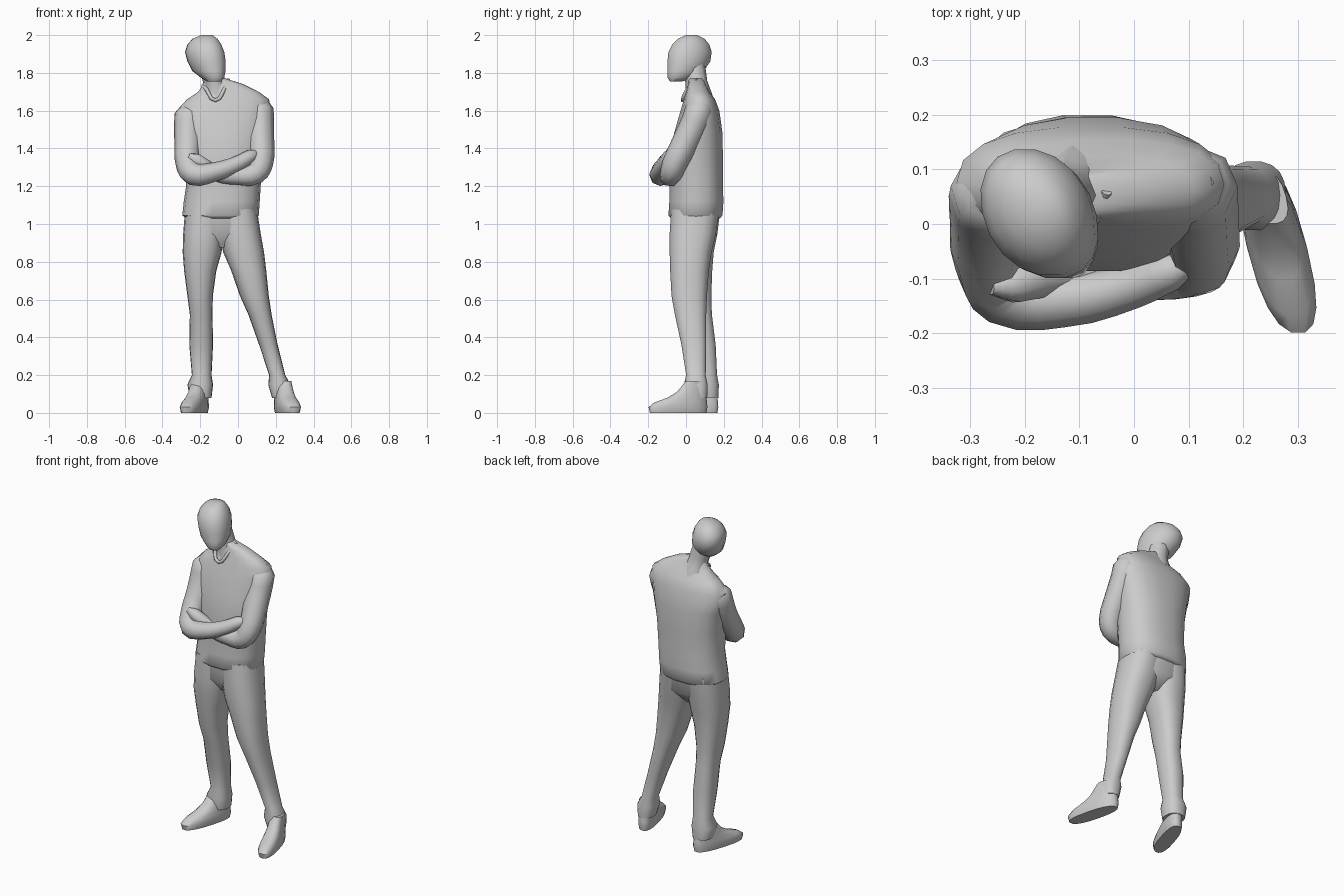
import bpy, bmesh, math

SIDES = 18


def smooth(obj, angle=50):
    bpy.ops.object.select_all(action='DESELECT')
    obj.select_set(True)
    bpy.context.view_layer.objects.active = obj
    bpy.ops.object.shade_smooth_by_angle(angle=math.radians(angle))


def loft(name, rings, power=2.4, shear=0.0):
    """Skin horizontal rounded sections given as (x0, x1, y0, y1, z)."""
    bm = bmesh.new()
    loops = []
    for x0, x1, y0, y1, z in rings:
        cx, cy, rx, ry = (x0 + x1) / 2, (y0 + y1) / 2, (x1 - x0) / 2, (y1 - y0) / 2
        loop = []
        for i in range(SIDES):
            a = 2 * math.pi * i / SIDES
            c, s = math.cos(a), math.sin(a)
            dx = math.copysign(abs(c) ** (2 / power), c) * rx
            dy = math.copysign(abs(s) ** (2 / power), s) * ry
            loop.append(bm.verts.new((cx + dx + shear * dy, cy + dy, z)))
        loops.append(loop)
    for a, b in zip(loops, loops[1:]):
        for i in range(SIDES):
            j = (i + 1) % SIDES
            bm.faces.new((a[i], a[j], b[j], b[i]))
    bm.faces.new(loops[0])
    bm.faces.new(loops[-1])
    bmesh.ops.recalc_face_normals(bm, faces=bm.faces)
    mesh = bpy.data.meshes.new(name)
    bm.to_mesh(mesh)
    bm.free()
    obj = bpy.data.objects.new(name, mesh)
    bpy.context.collection.objects.link(obj)
    smooth(obj)
    return obj


def limb(name, points):
    """Tapered tube through (x, y, z, radius) points."""
    curve = bpy.data.curves.new(name, 'CURVE')
    curve.dimensions = '3D'
    curve.bevel_depth = 1.0
    curve.bevel_resolution = 2
    curve.resolution_u = 3
    curve.use_fill_caps = True
    spline = curve.splines.new('BEZIER')
    spline.bezier_points.add(len(points) - 1)
    for bp, (x, y, z, r) in zip(spline.bezier_points, points):
        bp.co = (x, y, z)
        bp.radius = r
        bp.handle_left_type = bp.handle_right_type = 'AUTO'
    obj = bpy.data.objects.new(name, curve)
    bpy.context.collection.objects.link(obj)
    bpy.ops.object.select_all(action='DESELECT')
    obj.select_set(True)
    bpy.context.view_layer.objects.active = obj
    bpy.ops.object.convert(target='MESH')
    smooth(bpy.context.view_layer.objects.active)


# Head, turned slightly to one side
loft("head", [
    (-0.165, -0.090, -0.085, -0.02, 1.755),
    (-0.195, -0.075, -0.100, 0.05, 1.775),
    (-0.240, -0.068, -0.100, 0.095, 1.81),
    (-0.265, -0.068, -0.100, 0.13, 1.86),
    (-0.278, -0.075, -0.095, 0.138, 1.91),
    (-0.266, -0.090, -0.075, 0.125, 1.95),
    (-0.240, -0.110, -0.045, 0.10, 1.98),
    (-0.195, -0.135, 0.000, 0.06, 2.0)], power=2.1, shear=-0.2)
limb("neck", [(-0.11, 0.07, 1.66, 0.075), (-0.125, 0.055, 1.75, 0.058),
              (-0.15, 0.04, 1.85, 0.06)])

# Jumper body with hem at the bottom
loft("torso", [
    (-0.275, 0.095, -0.080, 0.180, 1.03),
    (-0.295, 0.110, -0.095, 0.195, 1.045),
    (-0.287, 0.115, -0.090, 0.200, 1.12),
    (-0.275, 0.120, -0.088, 0.197, 1.20),
    (-0.280, 0.130, -0.088, 0.197, 1.35),
    (-0.300, 0.150, -0.065, 0.195, 1.48),
    (-0.325, 0.170, -0.030, 0.178, 1.60),
    (-0.270, 0.165, -0.012, 0.155, 1.66),
    (-0.210, 0.110, 0.000, 0.125, 1.70),
    (-0.185, 0.030, 0.010, 0.105, 1.74),
    (-0.175, -0.065, 0.015, 0.090, 1.77)])
limb("collar", [(-0.185, 0.06, 1.735, 0.010), (-0.165, 0.01, 1.71, 0.010),
                (-0.12, -0.018, 1.655, 0.010), (-0.075, 0.005, 1.71, 0.010),
                (-0.05, 0.06, 1.765, 0.010)])

# Crossed arms
limb("right_arm", [
    (-0.245, 0.07, 1.640, 0.030), (-0.258, 0.06, 1.58, 0.078),
    (-0.265, 0.00, 1.43, 0.072), (-0.262, -0.08, 1.31, 0.066),
    (-0.235, -0.125, 1.265, 0.062), (-0.13, -0.138, 1.275, 0.051),
    (0.00, -0.112, 1.32, 0.042), (0.07, -0.085, 1.36, 0.036),
    (0.11, -0.07, 1.375, 0.015)])
limb("left_arm", [
    (0.115, 0.075, 1.675, 0.030), (0.115, 0.07, 1.61, 0.074),
    (0.120, 0.00, 1.44, 0.072), (0.120, -0.06, 1.32, 0.066),
    (0.090, -0.08, 1.265, 0.060), (0.00, -0.09, 1.255, 0.051),
    (-0.12, -0.085, 1.27, 0.045), (-0.22, -0.11, 1.34, 0.036),
    (-0.262, -0.115, 1.36, 0.015)])

# Trousers: seat and two legs with cuffs
loft("seat", [
    (-0.28, 0.10, -0.080, 0.183, 1.08),
    (-0.265, 0.09, -0.080, 0.168, 0.95),
    (-0.13, -0.03, -0.030, 0.100, 0.875)])
loft("right_leg", [
    (-0.280, -0.060, -0.080, 0.180, 1.08),
    (-0.290, -0.075, -0.085, 0.168, 0.95),
    (-0.293, -0.087, -0.080, 0.148, 0.85),
    (-0.285, -0.115, -0.062, 0.140, 0.75),
    (-0.268, -0.133, -0.045, 0.135, 0.62),
    (-0.255, -0.135, -0.015, 0.138, 0.52),
    (-0.258, -0.132, 0.020, 0.158, 0.36),
    (-0.244, -0.140, 0.050, 0.165, 0.20),
    (-0.268, -0.132, 0.035, 0.175, 0.15),
    (-0.255, -0.140, 0.045, 0.172, 0.08)])
loft("left_leg", [
    (-0.120, 0.100, -0.080, 0.180, 1.08),
    (-0.100, 0.120, -0.088, 0.160, 0.95),
    (-0.078, 0.138, -0.088, 0.137, 0.85),
    (-0.035, 0.150, -0.085, 0.122, 0.75),
    (0.010, 0.163, -0.078, 0.112, 0.62),
    (0.055, 0.178, -0.060, 0.108, 0.52),
    (0.112, 0.210, -0.025, 0.108, 0.36),
    (0.165, 0.250, 0.000, 0.105, 0.20),
    (0.160, 0.278, -0.012, 0.115, 0.15),
    (0.180, 0.272, 0.000, 0.113, 0.08)])

# Shoes: (back y, front y, half width, z), toes turned outwards
shoe = [(-0.193, 0.110, 0.048, 0.0), (-0.200, 0.115, 0.055, 0.03),
        (-0.170, 0.113, 0.052, 0.055), (-0.100, 0.110, 0.049, 0.08),
        (-0.050, 0.105, 0.045, 0.11), (0.000, 0.100, 0.040, 0.17)]
for name, cx, oy, k in (("right_shoe", -0.232, 0.058, 0.3), ("left_shoe", 0.262, 0.0, -0.25)):
    rings = []
    for y0, y1, w, z in shoe:
        x = cx + k * ((y0 + y1) / 2 + 0.045)
        rings.append((x - w, x + w, y0 + oy, y1 + oy, z))
    loft(name, rings, power=2.5, shear=k)
